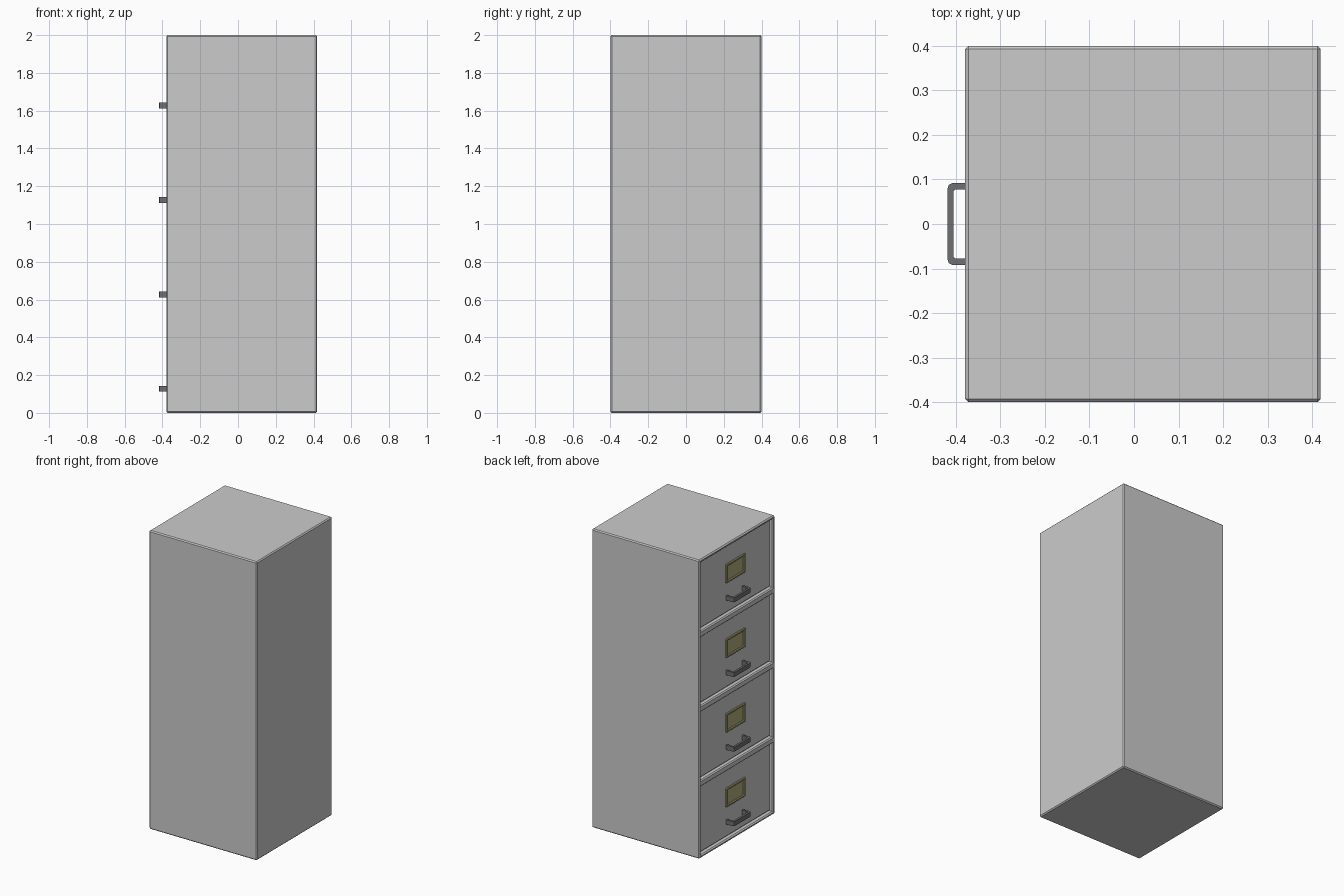
import bpy, bmesh
from mathutils import Matrix, Vector

if "Cube" in bpy.data.objects:
    bpy.data.objects.remove(bpy.data.objects["Cube"])

X0, X1, HALF_Y, H = -0.379, 0.419, 0.4, 2.0
N, PITCH, RIM, RECESS = 4, 0.5, 0.03, 0.02
FACE_X = X0 + RECESS          # plane of the drawer fronts


def material(name, rgb):
    m = bpy.data.materials.new(name)
    m.diffuse_color = (*rgb, 1)
    m.use_nodes = True
    m.node_tree.nodes["Principled BSDF"].inputs["Base Color"].default_value = m.diffuse_color
    return m


def finish(bm, name, mat=None):
    bmesh.ops.recalc_face_normals(bm, faces=bm.faces[:])
    me = bpy.data.meshes.new(name)
    bm.to_mesh(me)
    bm.free()
    ob = bpy.data.objects.new(name, me)
    bpy.context.collection.objects.link(ob)
    if mat:
        me.materials.append(mat)
    return ob


def box(lo, hi):
    bm = bmesh.new()
    lo, hi = Vector(lo), Vector(hi)
    bmesh.ops.create_cube(bm, size=1, matrix=Matrix.Translation((lo + hi) / 2)
                          @ Matrix.Diagonal((*(hi - lo), 1)))
    return bm


def recess_front(bm, rim, depth):
    """Inset every face looking towards -x and push it inwards."""
    bm.normal_update()
    front = [f for f in bm.faces if f.normal.x < -0.9]
    bmesh.ops.inset_individual(bm, faces=front, thickness=rim)
    out = bmesh.ops.extrude_discrete_faces(bm, faces=front)
    verts = {v for f in out["faces"] for v in f.verts}
    bmesh.ops.translate(bm, verts=list(verts), vec=(depth, 0, 0))


def bevel_convex(bm, width):
    bmesh.ops.recalc_face_normals(bm, faces=bm.faces[:])
    edges = [e for e in bm.edges if e.is_manifold and e.calc_face_angle_signed() > 0.5]
    bmesh.ops.bevel(bm, geom=edges, offset=width, segments=1,
                    affect='EDGES', clamp_overlap=True)


dark = material("dark_metal", (0.16, 0.16, 0.17))
brass = material("olive_brass", (0.43, 0.41, 0.2))

# Cabinet body: one box, front split into four bays and recessed
bm = box((X0, -HALF_Y, 0), (X1, HALF_Y, H))
for i in range(1, N):
    bmesh.ops.bisect_plane(bm, geom=bm.verts[:] + bm.edges[:] + bm.faces[:],
                           plane_co=(0, 0, i * PITCH), plane_no=(0, 0, 1))
recess_front(bm, RIM, RECESS + 0.01)
bevel_convex(bm, 0.007)
finish(bm, "cabinet_body")

# Handle outline, one half (mirrored in y): outer side then inner side
outer = [(FACE_X, 0.092), (-0.408, 0.092), (-0.416, 0.088), (-0.419, 0.079)]
inner = [(-0.405, 0.074), (-0.401, 0.078), (FACE_X, 0.078)]
outline = (outer + [(x, -y) for x, y in reversed(outer)]
           + [(x, -y) for x, y in reversed(inner)] + inner)

for i in range(N):
    z = i * PITCH
    tag = f"_{i + 1}"

    # Drawer front panel
    w = HALF_Y - RIM - 0.001
    finish(box((FACE_X, -w, z + RIM + 0.001),
               (FACE_X + 0.01, w, z + PITCH - RIM - 0.001)), "drawer_front" + tag)

    # Pull handle
    bm = bmesh.new()
    face = bm.faces.new([bm.verts.new((x, y, z + 0.112)) for x, y in outline])
    ext = bmesh.ops.extrude_face_region(bm, geom=[face])["geom"]
    bmesh.ops.translate(bm, vec=(0, 0, 0.03),
                        verts=[g for g in ext if isinstance(g, bmesh.types.BMVert)])
    finish(bm, "handle" + tag, dark)

    # Label holder with a sunken card
    bm = box((FACE_X - 0.015, -0.1, z + 0.23), (FACE_X, 0.1, z + 0.357))
    recess_front(bm, 0.02, 0.01)
    bevel_convex(bm, 0.004)
    finish(bm, "label_holder" + tag, brass)
